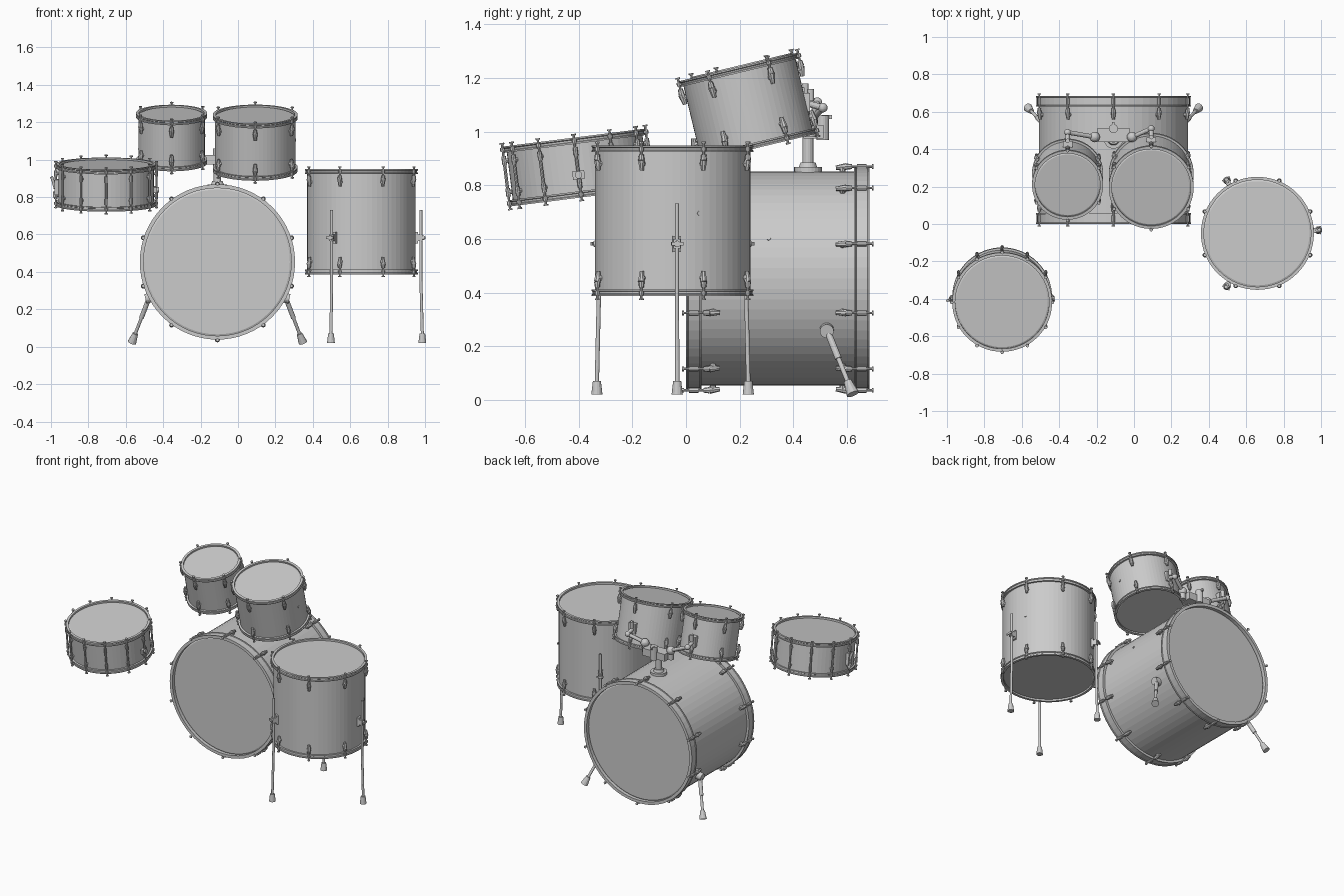
import bpy, bmesh
from math import sin, cos, radians, pi
from mathutils import Matrix, Vector

if "Cube" in bpy.data.objects:
    bpy.data.objects.remove(bpy.data.objects["Cube"])

gray = bpy.data.materials.new("plain gray")
gray.use_nodes = True
gray.diffuse_color = (0.6, 0.6, 0.6, 1)
gray.node_tree.nodes["Principled BSDF"].inputs["Base Color"].default_value = (0.6, 0.6, 0.6, 1)


def finish(name, bm, matrix=Matrix()):
    bmesh.ops.recalc_face_normals(bm, faces=bm.faces)
    mesh = bpy.data.meshes.new(name)
    bm.to_mesh(mesh)
    bm.free()
    mesh.materials.append(gray)
    ob = bpy.data.objects.new(name, mesh)
    ob.matrix_world = matrix
    bpy.context.collection.objects.link(ob)
    return ob


def lathe(name, profile, matrix, closed=False, sides=64):
    """Revolve (radius, height) points around local z."""
    bm = bmesh.new()
    verts = [bm.verts.new((r, 0, z)) for r, z in profile]
    edges = [bm.edges.new(pair) for pair in zip(verts, verts[1:])]
    if closed:
        edges.append(bm.edges.new((verts[-1], verts[0])))
    bmesh.ops.spin(bm, geom=verts + edges, cent=(0, 0, 0), axis=(0, 0, 1),
                   angle=2 * pi, steps=sides, use_merge=True)
    bmesh.ops.remove_doubles(bm, verts=bm.verts, dist=0.0001)
    return finish(name, bm, matrix)


def tube(bm, a, b, r1, r2=None, sides=12):
    """Capped cylinder or cone between two points."""
    a, b = Vector(a), Vector(b)
    d = b - a
    m = Matrix.Translation((a + b) / 2) @ d.to_track_quat('Z', 'Y').to_matrix().to_4x4()
    bmesh.ops.create_cone(bm, cap_ends=True, segments=sides, radius1=r1,
                          radius2=r1 if r2 is None else r2, depth=d.length, matrix=m)


def box(bm, centre, size):
    bmesh.ops.create_cube(bm, size=1, matrix=Matrix.Translation(centre) @ Matrix.Diagonal((*size, 1)))


def ball(bm, centre, r):
    bmesh.ops.create_uvsphere(bm, u_segments=16, v_segments=10, radius=r,
                              matrix=Matrix.Translation(centre))


def drum(name, base, tilt, r, h, hoop, lugs, start, lip=0.012, long_lugs=False, vent=None):
    """Shell, heads, hoops and tension hardware; base is the centre of the lower rim."""
    m = Matrix.Translation(base) @ Matrix.Rotation(radians(tilt), 4, 'X')
    inset = hoop * 0.35
    lathe(name + "_shell", [(r, inset), (r, h - inset)], m)
    for side, label in ((0, "lower"), (1, "upper")):
        def at(z):
            return h - z if side else z
        # head with a rounded collar
        lathe(f"{name}_{label}_head", [(0, at(inset)), (r - 0.012, at(inset)),
              (r - 0.003, at(inset + 0.004)), (r, at(inset + 0.012))], m)
        # hoop with a small lower flange
        lathe(f"{name}_{label}_hoop", [(r - 0.004, at(0)), (r + lip, at(0)),
              (r + lip, at(0.006)), (r + lip - 0.004, at(0.009)),
              (r + lip - 0.004, at(hoop - 0.008)), (r + lip, at(hoop - 0.006)),
              (r + lip, at(hoop)), (r - 0.004, at(hoop))], m, closed=True)
    # lugs and tension rods
    bm = bmesh.new()
    for i in range(lugs):
        a = radians(start + 360 * i / lugs)
        c, s = cos(a), sin(a)
        for side in (0, 1):
            def p(rad, z):
                return (c * rad, s * rad, h - z if side else z)
            rod = r + lip + 0.002
            tube(bm, p(rod, -0.014), p(rod, -0.008), 0.009, sides=8)
            tube(bm, p(rod, -0.008), p(rod, hoop + 0.03), 0.0045, sides=8)
            tube(bm, p(rod, hoop * 0.2), p(rod, hoop * 0.8), 0.0095, sides=8)
            if long_lugs:
                tube(bm, p(rod, hoop + 0.012), p(rod, hoop + 0.045), 0.0085, sides=8)
                tube(bm, p(rod, hoop + 0.045), p(rod, h / 2), 0.006, sides=8)
                tube(bm, p(r - 0.004, hoop + 0.03), p(rod, hoop + 0.03), 0.008, sides=8)
            else:
                z = hoop + 0.008
                tube(bm, p(rod, z), p(rod, z + 0.022), 0.009, 0.012, sides=8)
                tube(bm, p(rod, z + 0.022), p(rod - 0.004, z + 0.06), 0.0135, 0.008, sides=8)
                tube(bm, p(r - 0.004, z + 0.035), p(rod, z + 0.035), 0.011, sides=8)
    if vent is not None:
        a = radians(vent)
        tube(bm, (cos(a) * (r - 0.004), sin(a) * (r - 0.004), h * 0.55),
             (cos(a) * (r + 0.004), sin(a) * (r + 0.004), h * 0.55), 0.008)
    finish(name + "_lugs", bm, m)
    return m


# drums
drum("bass_drum", (-0.11, 0.685, 0.453), 90, 0.399, 0.685, 0.058, 10, 18, lip=0.016, vent=22)
floor_m = drum("floor_tom", (0.66, -0.05, 0.387), 0, 0.29, 0.562, 0.025, 8, 22.5, vent=20)
snare_m = drum("snare_drum", (-0.705, -0.39, 0.755), 7.2, 0.255, 0.225, 0.024, 12, 0, long_lugs=True)
drum("small_rack_tom", (-0.355, 0.272, 0.982), 13.5, 0.178, 0.275, 0.022, 6, 30, vent=0)
drum("large_rack_tom", (0.092, 0.267, 0.94), 13.5, 0.215, 0.31, 0.022, 6, 30, vent=0)

# floor tom legs with clamps, rubber feet and wing bolts
for i, angle in enumerate((3, 120, 240)):
    bm = bmesh.new()
    tube(bm, (0.318, 0, 0.345), (0.318, 0, -0.02), 0.008)
    tube(bm, (0.318, 0, -0.02), (0.326, 0, -0.32), 0.008)
    tube(bm, (0.326, 0, -0.367), (0.326, 0, -0.317), 0.021, 0.015)
    box(bm, (0.296, 0, 0.195), (0.014, 0.03, 0.06))
    box(bm, (0.312, 0, 0.195), (0.03, 0.026, 0.035))
    tube(bm, (0.32, 0, 0.195), (0.336, 0, 0.195), 0.012)
    box(bm, (0.337, 0, 0.195), (0.007, 0.045, 0.012))
    finish(f"floor_tom_leg_{i + 1}", bm, floor_m @ Matrix.Rotation(radians(angle), 4, 'Z'))

# bass drum spurs
for side, label in ((1, "left"), (-1, "right")):
    bm = bmesh.new()

    def sp(x, y, z):
        return (-0.11 + side * x, y, z)
    top, foot = Vector(sp(0.365, 0.525, 0.262)), Vector(sp(0.457, 0.622, 0.022))
    mid = top.lerp(foot, 0.8)
    tube(bm, sp(0.33, 0.525, 0.268), sp(0.385, 0.525, 0.256), 0.026, sides=16)
    tube(bm, top, top.lerp(foot, 0.45), 0.013)
    tube(bm, top, mid, 0.009)
    tube(bm, mid, foot, 0.015, 0.024)
    finish(f"{label}_spur", bm)

# snare strainer on one side and knob on the other
bm = bmesh.new()
box(bm, (-0.264, 0, 0.1), (0.022, 0.035, 0.08))
tube(bm, (-0.272, 0, 0.09), (-0.283, 0, 0.13), 0.008)
tube(bm, (-0.283, 0, 0.13), (-0.292, 0, 0.155), 0.008)
tube(bm, (-0.275, 0, 0.075), (-0.275, 0, 0.045), 0.01)
box(bm, (0.262, 0, 0.085), (0.018, 0.045, 0.032))
tube(bm, (0.268, 0, 0.085), (0.282, 0, 0.085), 0.014)
finish("snare_strainer", bm, snare_m)

# tom holder post and cross block
bm = bmesh.new()
tube(bm, (-0.11, 0.455, 0.835), (-0.11, 0.455, 0.868), 0.052, sides=24)
tube(bm, (-0.11, 0.455, 0.868), (-0.11, 0.455, 0.885), 0.034, 0.028, sides=24)
tube(bm, (-0.11, 0.455, 0.88), (-0.11, 0.455, 1.0), 0.02, sides=16)
box(bm, (-0.11, 0.475, 1.0), (0.17, 0.075, 0.05))
tube(bm, (-0.11, 0.51, 0.97), (-0.11, 0.51, 1.06), 0.024, sides=16)
box(bm, (-0.11, 0.525, 1.055), (0.014, 0.04, 0.016))
finish("tom_holder", bm)

# holder arms: knuckle, rod, then clamp against each tom
for label, knuckle, elbow, tom in (
        ("small", (-0.21, 0.465, 1.04), (-0.355, 0.49, 1.11), (-0.355, 0.415, 1.13)),
        ("large", (-0.01, 0.465, 1.04), (0.092, 0.51, 1.09), (0.092, 0.435, 1.11))):
    bm = bmesh.new()
    x, y, z = knuckle
    tube(bm, (x, y, z - 0.06), (x, y, z), 0.02, sides=16)
    ball(bm, knuckle, 0.028)
    tube(bm, knuckle, elbow, 0.012)
    ball(bm, elbow, 0.018)
    tube(bm, elbow, tom, 0.012)
    x, y, z = tom
    box(bm, (x, y + 0.01, z), (0.05, 0.035, 0.07))
    tube(bm, (x, y + 0.03, z + 0.005), (x, y + 0.03, z + 0.05), 0.012)
    finish(f"{label}_tom_arm", bm)
